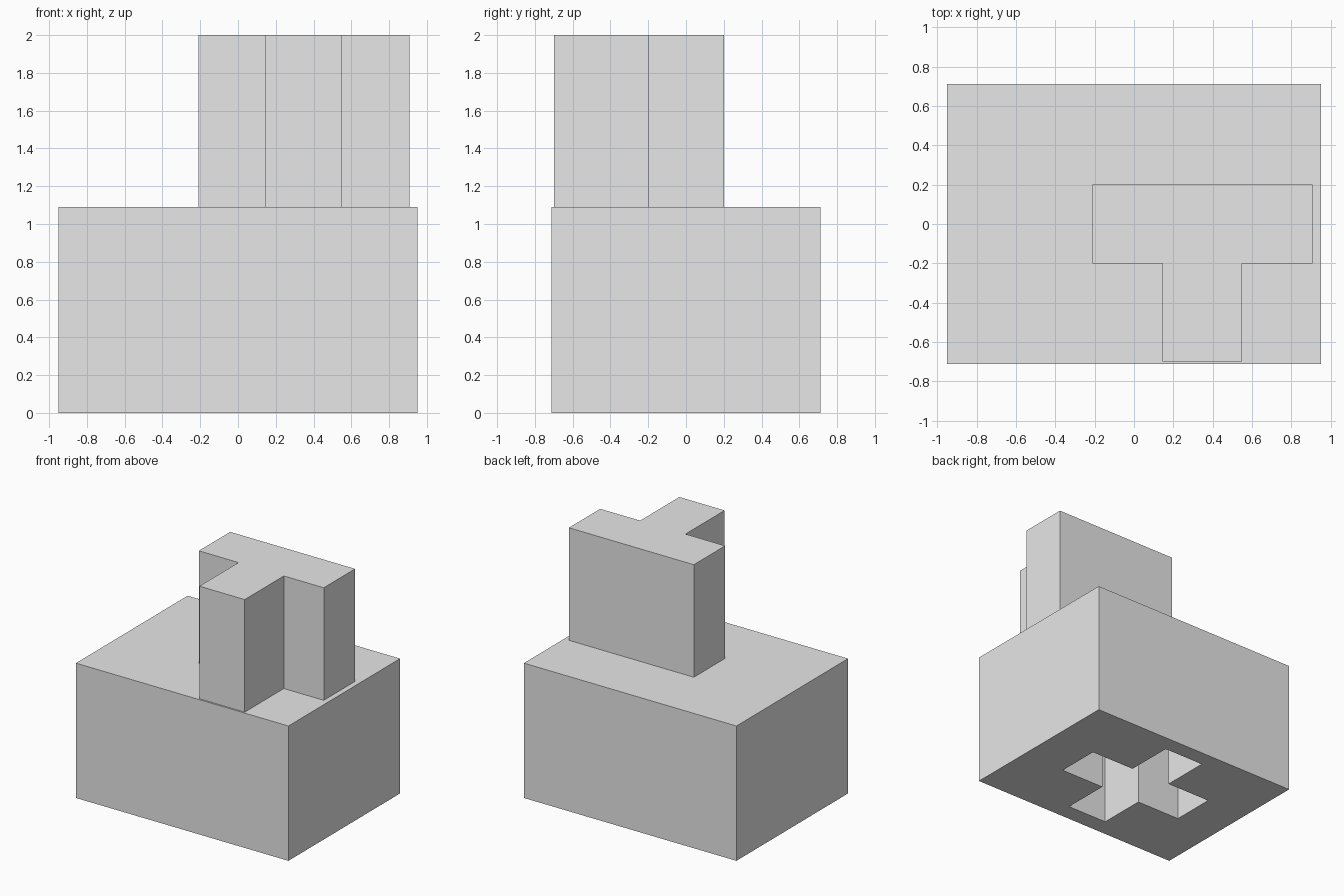
import bpy
import bmesh

cube = bpy.data.objects.get("Cube")
if cube:
    bpy.data.objects.remove(cube, do_unlink=True)

GREY = (0.8, 0.8, 0.8, 1.0)
grey = bpy.data.materials.new("plain_grey")
grey.use_nodes = True
grey.diffuse_color = GREY
grey.node_tree.nodes["Principled BSDF"].inputs["Base Color"].default_value = GREY


def prism(name, outline, bottom, top):
    """Extrude a flat outline straight up between two heights."""
    bm = bmesh.new()
    base = bm.faces.new([bm.verts.new((x, y, bottom)) for x, y in outline])
    grown = bmesh.ops.extrude_face_region(bm, geom=[base])["geom"]
    verts = [g for g in grown if isinstance(g, bmesh.types.BMVert)]
    bmesh.ops.translate(bm, verts=verts, vec=(0, 0, top - bottom))
    bmesh.ops.recalc_face_normals(bm, faces=bm.faces)
    mesh = bpy.data.meshes.new(name)
    bm.to_mesh(mesh)
    bm.free()
    mesh.materials.append(grey)
    obj = bpy.data.objects.new(name, mesh)
    bpy.context.collection.objects.link(obj)
    return obj


HALF_X, HALF_Y, DECK = 0.95, 0.713, 1.09

# Block body
body = prism("block_body", [(-HALF_X, -HALF_Y), (HALF_X, -HALF_Y),
                            (HALF_X, HALF_Y), (-HALF_X, HALF_Y)], 0, DECK)

# Plus-shaped socket cut into the underside: one arm corner, turned four times
CX, CY, ARM, HALF_ARM = -0.01, 0.005, 0.575, 0.18
plus = []
x_dir, y_dir = (1, 0), (0, 1)
for _ in range(4):
    for u, v in ((ARM, -HALF_ARM), (ARM, HALF_ARM), (HALF_ARM, HALF_ARM)):
        plus.append((CX + u * x_dir[0] + v * y_dir[0],
                     CY + u * x_dir[1] + v * y_dir[1]))
    x_dir, y_dir = y_dir, (-x_dir[0], -x_dir[1])
cutter = prism("socket_cutter", plus, -0.2, 0.91)
cutter.hide_render = True
cutter.hide_set(True)
cutter.display_type = 'WIRE'
cut = body.modifiers.new("socket", 'BOOLEAN')
cut.operation = 'DIFFERENCE'
cut.solver = 'EXACT'
cut.object = cutter

# T-shaped peg standing on the deck
prism("t_peg", [(-0.21, 0.2), (-0.21, -0.2), (0.145, -0.2), (0.145, -0.7),
                (0.55, -0.7), (0.55, -0.2), (0.907, -0.2), (0.907, 0.2)], DECK, 2.0)
